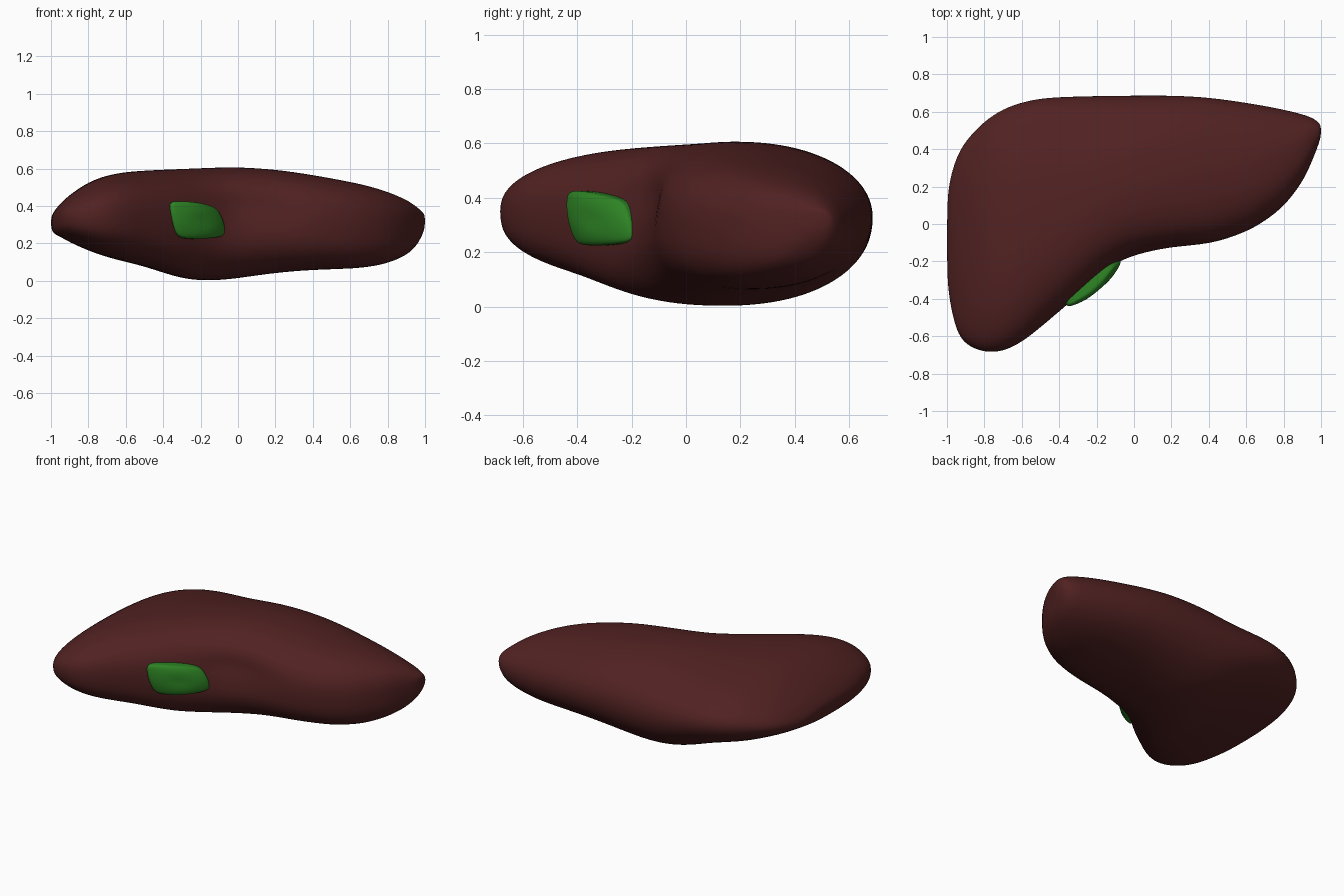
import bpy, bmesh, math
from mathutils import Vector, Matrix

if "Cube" in bpy.data.objects:
    bpy.data.objects.remove(bpy.data.objects["Cube"])

def material(name, rgb):
    m = bpy.data.materials.new(name)
    m.diffuse_color = (*rgb, 1)
    m.use_nodes = True
    m.node_tree.nodes["Principled BSDF"].inputs["Base Color"].default_value = m.diffuse_color
    return m

def finish(bm, name, mat, levels):
    bmesh.ops.recalc_face_normals(bm, faces=bm.faces)
    me = bpy.data.meshes.new(name)
    bm.to_mesh(me)
    bm.free()
    ob = bpy.data.objects.new(name, me)
    bpy.context.collection.objects.link(ob)
    me.materials.append(mat)
    for p in me.polygons:
        p.use_smooth = True
    sub = ob.modifiers.new("smooth", 'SUBSURF')
    sub.levels = sub.render_levels = levels
    return ob

# Liver: cross-sections along x as (x, y front, y back, z bottom, z top)
SECTIONS = [
    (-1.00, -.28, .12, .28, .34), (-.985, -.42, .24, .25, .37),
    (-.95, -.575, .36, .235, .415), (-.90, -.65, .45, .205, .46),
    (-.80, -.69, .555, .16, .53), (-.70, -.685, .62, .125, .565),
    (-.60, -.635, .655, .10, .583), (-.50, -.555, .675, .075, .59),
    (-.40, -.47, .682, .042, .595), (-.30, -.385, .685, .012, .599),
    (-.20, -.29, .687, 0, .603), (-.10, -.22, .688, .002, .607),
    (0, -.175, .689, .012, .609), (.20, -.13, .69, .042, .597),
    (.40, -.115, .68, .058, .567), (.60, -.045, .65, .063, .53),
    (.70, .015, .633, .073, .507), (.80, .09, .613, .092, .477),
    (.90, .22, .588, .135, .435), (.95, .33, .57, .18, .40),
    (.985, .42, .547, .24, .37), (1.00, .47, .525, .29, .35)]
N = 32

def power(v, n):
    return math.copysign(abs(v) ** (2 / n), v)

bm = bmesh.new()
rings = []
for x, y0, y1, z0, z1 in SECTIONS:
    yp = y0 + (y1 - y0) * .43          # thickest line lies towards the front
    zc = z0 + (z1 - z0) * .52
    ring = []
    for i in range(N):
        a = 2 * math.pi * i / N
        c, s = math.cos(a), math.sin(a)
        n = 2.1                        # soft back, blunter front, bluntest underneath
        if c < 0:
            n = 2.4 if s > 0 else 2.75
        y = yp + (yp - y0 if c < 0 else y1 - yp) * power(c, n)
        z = zc + (z1 - zc if s > 0 else zc - z0) * power(s, n)
        if c < 0:                      # shallow hollow in the front face
            y += .05 * math.exp(-((x - .06) / .2) ** 2 - ((z - .40) / .09) ** 2) * c * c
        ring.append(bm.verts.new((x, y, z)))
    rings.append(ring)
for a, b in zip(rings, rings[1:]):
    for i in range(N):
        j = (i + 1) % N
        bm.faces.new((a[i], a[j], b[j], b[i]))
bm.faces.new(rings[0])
bm.faces.new(rings[-1])
finish(bm, "liver", material("dark maroon", (.083, .0155, .0155)), 2)

# Gallbladder: soft pillow with a dented outer face, lying along the front hollow
bm = bmesh.new()
bmesh.ops.create_cube(bm, size=2)
bmesh.ops.subdivide_edges(bm, edges=bm.edges[:], cuts=3, use_grid_fill=True)
for v in bm.verts:
    u, d, h = v.co
    if d < -.9 and max(abs(u), abs(h)) < .3:
        d += .2                        # dent
    bulge = (1 - .55 * u * u) * (1 - .25 * h * h)
    length = .178 * (1 - .1 * h * h)
    lean = -.03 * h if u > 0 else -.025 * h
    v.co = (u * length + lean, d * .075 * bulge,
            h * (.098 - .012 * u) * (1 - .12 * u * u) - .006 * u)
along = math.atan2(.22, .26)
bm.transform(Matrix.Translation(Vector((-.228, -.302, .322))) @ Matrix.Rotation(along, 4, 'Z'))
finish(bm, "gallbladder", material("bile green", (.027, .23, .018)), 2)
